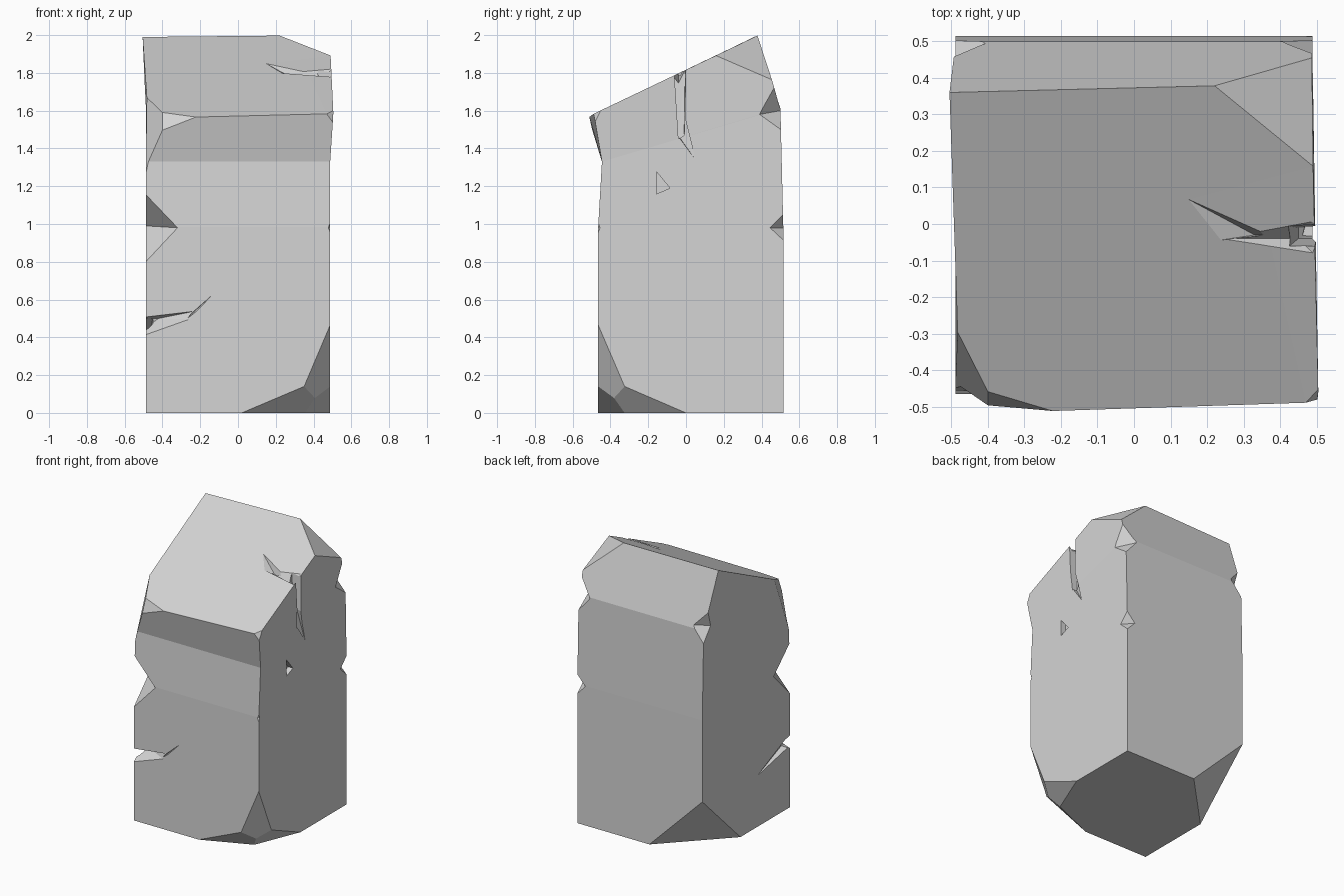
import bpy
import bmesh
from mathutils import Vector

if "Cube" in bpy.data.objects:
    bpy.data.objects.remove(bpy.data.objects["Cube"], do_unlink=True)

stone = bpy.data.materials.new("pale grey stone")
stone.use_nodes = True
GREY = (0.66, 0.66, 0.66, 1)
stone.diffuse_color = GREY
stone.node_tree.nodes["Principled BSDF"].inputs["Base Color"].default_value = GREY


def add_object(name, bm):
    bmesh.ops.recalc_face_normals(bm, faces=bm.faces[:])
    mesh = bpy.data.meshes.new(name)
    bm.to_mesh(mesh)
    bm.free()
    mesh.materials.append(stone)
    obj = bpy.data.objects.new(name, mesh)
    bpy.context.scene.collection.objects.link(obj)
    return obj


def chip(bm, *points):
    """Slice a corner off along the plane through three points."""
    a, b, c = map(Vector, points)
    normal = (b - a).cross(c - a).normalized()
    if normal.dot(Vector((0, 0, 1)) - a) > 0:
        normal.negate()
    bmesh.ops.bisect_plane(bm, geom=bm.verts[:] + bm.edges[:] + bm.faces[:],
                           plane_co=a, plane_no=normal, clear_outer=True)
    bmesh.ops.holes_fill(bm, edges=[e for e in bm.edges if e.is_boundary])


def notch(body, *points):
    """Carve the convex hull of a few points out of the body."""
    bm = bmesh.new()
    for p in points:
        bm.verts.new(p)
    hull = bmesh.ops.convex_hull(bm, input=bm.verts[:])
    loose = {g for g in hull["geom_interior"] + hull["geom_unused"]
             if isinstance(g, bmesh.types.BMVert)}
    bmesh.ops.delete(bm, geom=list(loose), context="VERTS")
    cutter = add_object("notch_cutter", bm)
    cutter.hide_render = True
    mod = body.modifiers.new("notch", "BOOLEAN")
    mod.operation = "DIFFERENCE"
    mod.solver = "EXACT"
    mod.object = cutter
    bpy.context.view_layer.objects.active = body
    bpy.ops.object.modifier_apply(modifier=mod.name)
    bpy.data.objects.remove(cutter, do_unlink=True)


def edge_notch(body, *points):
    """V-shaped bite: edge top, edge bottom and the two inner tips, grown past the surface."""
    top, bottom, tip_a, tip_b = map(Vector, points)
    root = (tip_a + tip_b) / 2
    notch(body, *[root + (p - root) * 1.6 for p in (top, bottom, tip_a, tip_b)])


# Pillar body: four stacked rings, front left / front right / back right / back left
W, F, B = 0.488, -0.465, 0.515
rings = [
    [(-W, F, 0), (W, F, 0), (W, B, 0), (-W, B, 0)],
    [(-W, F, 0.985), (W, F, 0.985), (W, B, 0.985), (-W, B, 0.985)],
    [(-W, -0.445, 1.33), (W, -0.445, 1.33), (W, 0.5, 1.61), (-W, 0.5, 1.61)],
    [(-0.475, -0.52, 1.56), (0.505, -0.488, 1.584), (0.485, 0.385, 2), (-0.505, 0.36, 1.99)],
]
bm = bmesh.new()
loops = [[bm.verts.new(p) for p in ring] for ring in rings]
bm.faces.new(loops[0][::-1])
bm.faces.new(loops[-1])
for low, high in zip(loops, loops[1:]):
    for i in range(4):
        j = (i + 1) % 4
        bm.faces.new((low[i], low[j], high[j], high[i]))
bmesh.ops.recalc_face_normals(bm, faces=bm.faces[:])

# Broken front right foot, in three facets
chip(bm, (0.02, F, 0), (0.35, F, 0.14), (0.355, -0.325, 0))
chip(bm, (0.35, F, 0.14), (W, F, 0.465), (W, -0.325, 0.14))
chip(bm, (W, -0.325, 0.14), (W, 0, 0), (0.355, -0.325, 0))
# Broken back left foot
chip(bm, (-0.075, B, 0), (-W, 0.09, 0), (-W, B, 0.41))
# Broken top corners
chip(bm, (0.215, 0.382, 2), (0.485, 0.16, 1.895), (0.485, 0.455, 1.765))
chip(bm, (-0.22, -0.512, 1.567), (-0.4, -0.455, 1.6), (-0.4, -0.495, 1.5))
chip(bm, (-0.4, -0.455, 1.6), (-0.48, -0.3, 1.67), (-0.4, -0.495, 1.5))
pillar = add_object("stone_pillar", bm)

# Small chip on the front right brow
notch(pillar, (0.465, -0.492, 1.586), (0.506, -0.45, 1.604), (0.501, -0.48, 1.54), (0.6, -0.6, 1.6))

# Bites out of the vertical edges
edge_notch(pillar, (-W, F, 1.165), (-W, F, 0.8), (-0.32, F, 0.98), (-W, -0.28, 0.99))
edge_notch(pillar, (W, B, 1.05), (W, B, 0.915), (W, 0.445, 0.98), (0.425, B, 0.98))
edge_notch(pillar, (W, 0.465, 1.72), (W, 0.502, 1.5), (W, 0.39, 1.58), (0.4, 0.5, 1.6))
edge_notch(pillar, (-0.493, 0.46, 1.73), (-W, 0.503, 1.52), (-0.4, 0.5, 1.63), (-0.49, 0.42, 1.62))
edge_notch(pillar, (W, F, 1.01), (W, F, 0.955), (W, -0.455, 0.98), (0.478, F, 0.98))

# Crack around the lower front left edge: front gash, thin tip, side gash
notch(pillar, (-0.23, F, 0.538), (-0.26, F, 0.495), (-0.42, -0.39, 0.5),
      (-0.26, -0.6, 0.54), (-0.26, -0.6, 0.46), (-0.7, -0.5, 0.49), (-0.7, -0.5, 0.31))
notch(pillar, (-0.13, F, 0.63), (-0.22, F, 0.538), (-0.27, F, 0.497),
      (-0.25, -0.43, 0.52), (-0.25, -0.55, 0.53))
notch(pillar, (-0.45, -0.4, 0.5), (-0.45, -0.42, 0.44), (-W, -0.385, 0.47), (-W, -0.1, 0.36),
      (-0.6, -0.48, 0.51), (-0.6, -0.48, 0.4), (-0.6, -0.2, 0.38))

# Crack across the top: shallow gash, then a deep slot down the right side
notch(pillar, (0.135, 0.075, 1.857), (0.23, -0.045, 1.8), (0.37, -0.03, 1.806),
      (0.33, -0.03, 1.75), (0.3, -0.05, 1.9))
notch(pillar, (0.225, -0.04, 1.802), (0.36, -0.028, 1.806), (0.49, -0.08, 1.78),
      (0.49, 0.01, 1.826), (0.45, -0.04, 1.74), (0.6, -0.1, 1.9), (0.6, 0.02, 1.9))
notch(pillar, (0.42, -0.065, 1.85), (0.42, -0.005, 1.85), (0.6, -0.065, 1.85), (0.6, 0.005, 1.85),
      (0.45, -0.04, 1.45), (0.6, -0.04, 1.45), (0.45, -0.01, 1.47), (0.6, -0.005, 1.47))
notch(pillar, (0.486, 0.05, 1.34), (0.46, -0.035, 1.46), (0.6, -0.04, 1.45),
      (0.46, -0.02, 1.62), (0.6, -0.02, 1.62), (0.6, 0.05, 1.34))

# Small flat-bottomed pit in the right side
notch(pillar, *[(x, y, z) for x in (0.45, 0.55)
                for y, z in ((-0.155, 1.275), (-0.085, 1.19), (-0.155, 1.16))])

# Flat faces throughout
for face in pillar.data.polygons:
    face.use_smooth = False
    face.material_index = 0
